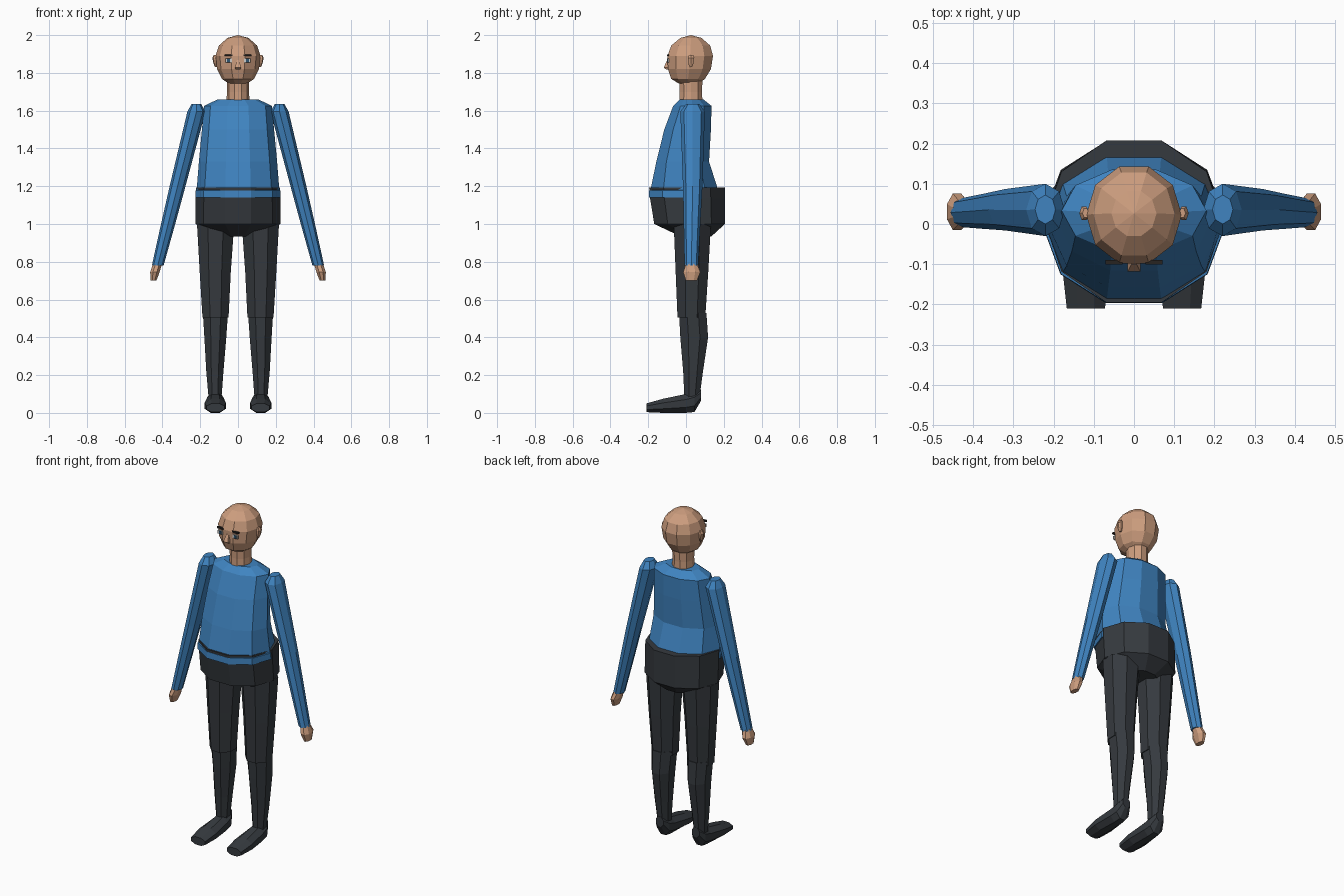
import bpy, bmesh, math


def material(name, rgb):
    m = bpy.data.materials.new(name)
    m.diffuse_color = (*rgb, 1)
    return m


SKIN = material("skin", (0.61, 0.34, 0.21))
BLUE = material("blue shirt", (0.05, 0.23, 0.53))
DARK = material("dark trousers", (0.036, 0.042, 0.049))
BROW = material("eyebrow black", (0.02, 0.017, 0.015))
WHITE = material("eye white", (0.6, 0.6, 0.58))
IRIS = material("iris blue", (0.03, 0.09, 0.16))


def finish(bm, name, mat, mirror):
    bmesh.ops.recalc_face_normals(bm, faces=bm.faces)
    me = bpy.data.meshes.new(name)
    bm.to_mesh(me)
    bm.free()
    me.materials.append(mat)
    ob = bpy.data.objects.new(name, me)
    bpy.context.collection.objects.link(ob)
    if mirror:
        ob.modifiers.new("mirror", 'MIRROR')
    return ob


def loft(name, rings, mat, sides=10, turn=0.0, mirror=False, axis='Z'):
    """Skin polygon rings; each ring is (position, x0, x1, v0, v1) bounds."""
    angles = [(k + turn) * math.tau / sides for k in range(sides)]
    mu = max(abs(math.cos(a)) for a in angles)
    mv = max(abs(math.sin(a)) for a in angles)
    bm = bmesh.new()
    loops = []
    for p, x0, x1, v0, v1 in rings:
        loop = []
        for a in angles:
            x = (x0 + x1) / 2 + (x1 - x0) / 2 * math.cos(a) / mu
            v = (v0 + v1) / 2 + (v1 - v0) / 2 * math.sin(a) / mv
            loop.append(bm.verts.new((x, v, p) if axis == 'Z' else (x, p, v)))
        loops.append(loop)
    for a, b in zip(loops, loops[1:]):
        for k in range(sides):
            n = (k + 1) % sides
            bm.faces.new((a[k], a[n], b[n], b[k]))
    bm.faces.new(loops[0])
    bm.faces.new(loops[-1])
    bmesh.ops.remove_doubles(bm, verts=bm.verts, dist=0.0005)
    return finish(bm, name, mat, mirror)


def box(name, centre, size, mat, mirror=True):
    bm = bmesh.new()
    bmesh.ops.create_cube(bm, size=1)
    for v in bm.verts:
        v.co = [c + s * q for c, s, q in zip(centre, size, v.co)]
    return finish(bm, name, mat, mirror)


def sym(z, r, y0, y1):
    return (z, -r, r, y0, y1)


# Head and neck
loft("head", [sym(1.745, 0.05, -0.04, 0.07), sym(1.768, 0.085, -0.078, 0.10),
              sym(1.82, 0.111, -0.096, 0.132), sym(1.89, 0.119, -0.098, 0.143),
              sym(1.945, 0.101, -0.078, 0.128), sym(1.985, 0.056, -0.03, 0.082),
              sym(2.0, 0.0001, 0.026, 0.0262)], SKIN)
loft("neck", [sym(1.64, 0.062, -0.036, 0.087), sym(1.70, 0.058, -0.034, 0.085),
              sym(1.77, 0.06, -0.036, 0.087)], SKIN)

# Face
loft("ear", [(1.832, 0.112, 0.122, 0.018, 0.032), (1.85, 0.112, 0.13, 0.012, 0.04),
             (1.88, 0.112, 0.136, 0.01, 0.044), (1.896, 0.112, 0.128, 0.016, 0.038)],
     SKIN, sides=6, mirror=True)
loft("nose", [sym(1.818, 0.012, -0.105, -0.08), sym(1.828, 0.016, -0.118, -0.08),
              sym(1.868, 0.006, -0.1, -0.08)], SKIN, sides=4, turn=0.5)
box("eye", (0.05, -0.094, 1.866), (0.034, 0.009, 0.02), WHITE)
box("iris", (0.05, -0.0985, 1.866), (0.016, 0.004, 0.02), IRIS)
box("eyebrow", (0.05, -0.095, 1.893), (0.042, 0.012, 0.009), BROW)

# Shirt body with a round belly, its hem overlapping the trousers
loft("shirt_body", [sym(1.14, 0.226, -0.197, 0.18), sym(1.178, 0.224, -0.195, 0.172),
                    sym(1.18, 0.219, -0.188, 0.17), sym(1.33, 0.207, -0.157, 0.122),
                    sym(1.5, 0.191, -0.115, 0.132), sym(1.625, 0.18, -0.068, 0.135),
                    sym(1.66, 0.107, -0.032, 0.092)], BLUE)

# Trouser seat and waist
loft("trouser_seat", [sym(0.935, 0.11, -0.03, 0.135), sym(1.0, 0.225, -0.168, 0.206),
                      sym(1.135, 0.224, -0.19, 0.207),
                      sym(1.193, 0.223, -0.195, 0.207)], DARK)

# Sleeves and hands
loft("sleeve", [(0.78, 0.394, 0.456, -0.008, 0.065), (0.98, 0.338, 0.412, -0.012, 0.075),
                (1.2, 0.278, 0.362, -0.016, 0.087), (1.595, 0.172, 0.268, -0.03, 0.1),
                (1.635, 0.195, 0.246, 0.0, 0.072)],
     BLUE, sides=8, mirror=True)
loft("hand", [(0.70, 0.432, 0.462, 0.0, 0.058), (0.745, 0.415, 0.465, -0.015, 0.076),
              (0.79, 0.402, 0.45, 0.0, 0.058)], SKIN, sides=8, turn=0.5, mirror=True)

# Legs
loft("thigh", [(0.505, 0.05, 0.188, -0.045, 0.102), (0.75, 0.038, 0.203, -0.055, 0.118),
               (1.0, 0.02, 0.217, -0.065, 0.132)], DARK, sides=8, turn=0.5, mirror=True)
loft("shin", [(0.07, 0.088, 0.155, -0.008, 0.07), (0.22, 0.077, 0.168, -0.015, 0.09),
              (0.4, 0.062, 0.178, -0.03, 0.117), (0.53, 0.053, 0.186, -0.037, 0.108)],
     DARK, sides=8, turn=0.5, mirror=True)

# Shoes
loft("shoe", [(0.08, 0.095, 0.145, 0.065, 0.125), (0.045, 0.077, 0.163, 0.005, 0.115),
              (0.0, 0.072, 0.168, 0.0, 0.1), (-0.12, 0.064, 0.177, 0.0, 0.075),
              (-0.21, 0.072, 0.167, 0.004, 0.05)],
     DARK, sides=8, turn=0.5, mirror=True, axis='Y')
